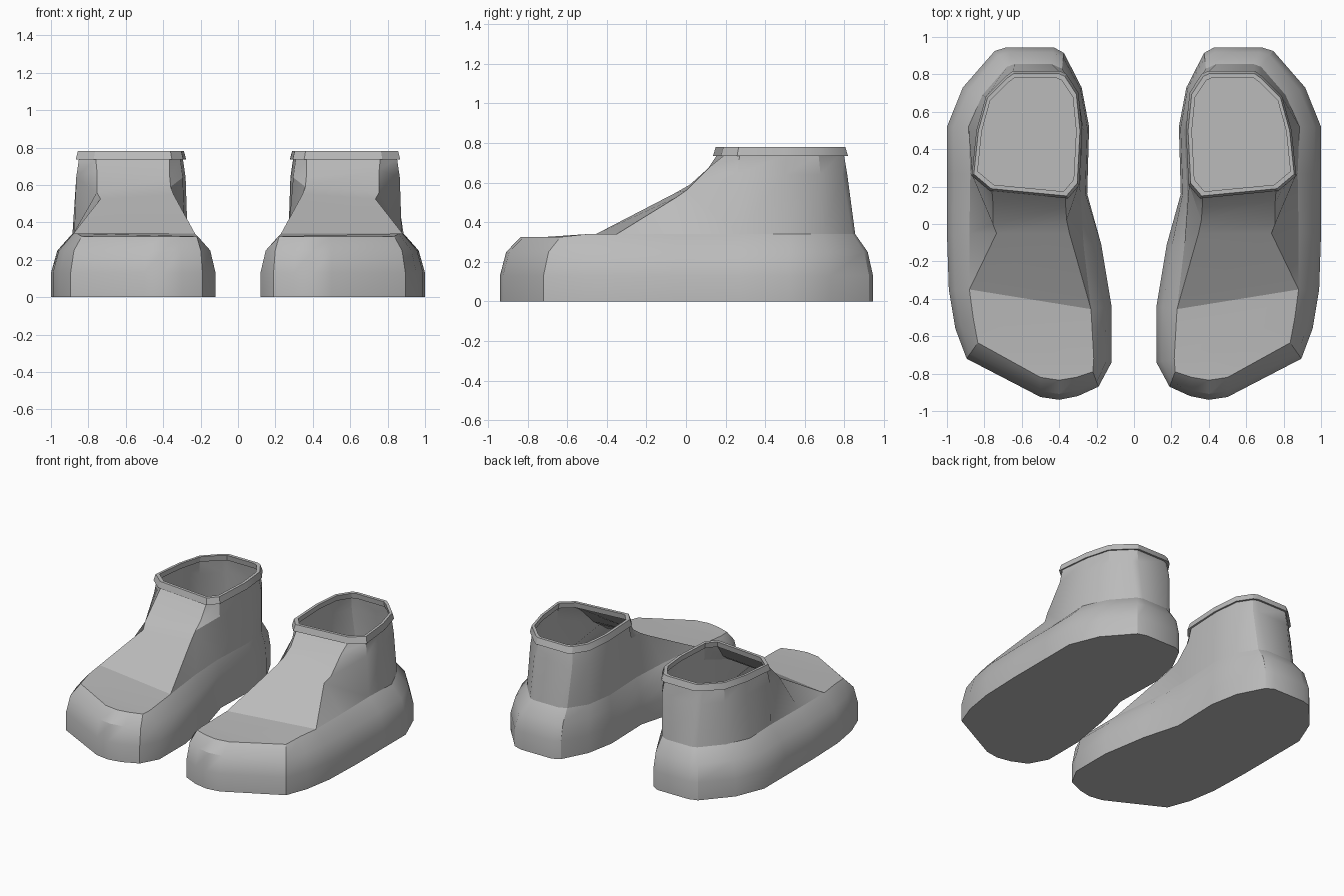
import bpy
from mathutils import Vector

cube = bpy.data.objects.get("Cube")
if cube:
    bpy.data.objects.remove(cube)

grey = bpy.data.materials.new("plain_grey")
grey.use_nodes = True
GREY = (0.5, 0.5, 0.5, 1)
grey.diffuse_color = GREY
grey.node_tree.nodes["Principled BSDF"].inputs["Base Color"].default_value = GREY

# Footprint and the shoulder line above it, from the inner toe round to the inner waist
FOOT = [(.12, -.74), (.19, -.87), (.3, -.92), (.4, -.94), (.5, -.925), (.895, -.72),
        (.955, -.56), (.99, -.35), (1, -.05), (1, .27), (1, .52), (.915, .73),
        (.745, .925), (.68, .945), (.43, .945), (.375, .915), (.28, .73), (.24, .52),
        (.25, .16), (.175, -.11), (.12, -.44)]
SHOULDER = [(.215, -.72), (.22, -.79), (.31, -.82), (.4, -.835), (.5, -.82), (.835, -.635),
            (.86, -.5), (.88, -.35), (.88, -.05), (.875, .27), (.885, .52), (.81, .69),
            (.68, .84), (.64, .855), (.44, .855), (.385, .83), (.3, .7), (.27, .5),
            (.285, .17), (.27, -.11), (.23, -.455)]
# Ankle opening: ten wall columns, then the two tongue corners
ANKLE = [(.865, .26), (.84, .5), (.79, .68), (.68, .79), (.645, .815), (.4, .815),
         (.365, .8), (.3, .7), (.28, .5), (.295, .21), (.355, .14), (.77, .18)]
# Tongue edges, from toe to ankle
TONGUE_OUT = [(.88, -.35, .34), (.735, -.05, .525), (.755, 0, .56), (.755, .12, .68)]
TONGUE_IN = [(.23, -.455, .34), (.345, -.05, .55), (.36, .02, .59), (.365, .09, .64)]
CENTRE = Vector((.575, .48))


def ankle_ring(scale, z):
    return [(*(CENTRE + (Vector(p) - CENTRE) * scale), z) for p in ANKLE]


def shoulder_ring():
    return [(x, y, .325 if y < -.62 else .34) for x, y in SHOULDER]


def bands(rings):
    """Quads joining closed rings, stacked in order."""
    n = len(rings[0])
    return [(r * n + i, r * n + (i + 1) % n, (r + 1) * n + (i + 1) % n, (r + 1) * n + i)
            for r in range(len(rings) - 1) for i in range(n)]


def make(name, side, verts, faces):
    mesh = bpy.data.meshes.new(name)
    verts = [(x * side, y, z) for x, y, z in verts]
    if side < 0:
        faces = [f[::-1] for f in faces]
    mesh.from_pydata(verts, [], faces)
    mesh.materials.append(grey)
    obj = bpy.data.objects.new(name, mesh)
    bpy.context.collection.objects.link(obj)
    bpy.ops.object.select_all(action="DESELECT")
    obj.select_set(True)
    bpy.context.view_layer.objects.active = obj
    bpy.ops.object.shade_smooth_by_angle(angle=.5)


def build_sole(name, side):
    bulge = [(*Vector(a).lerp(Vector(b), .3), .25) for a, b in zip(FOOT, SHOULDER)]
    rings = [[(x, y, 0) for x, y in FOOT], [(x, y, .13) for x, y in FOOT],
             bulge, shoulder_ring()]
    n = len(FOOT)
    top = 3 * n
    faces = bands(rings) + [tuple(reversed(range(n)))]
    # Toe cap in two flat pieces
    faces += [tuple(top + i for i in range(6)),
              tuple(top + i for i in (20, 0, 5, 6, 7))]
    make(name + "_sole", side, sum(rings, []), faces)


def build_upper(name, side):
    verts, faces = [], []

    def add(points):
        start = len(verts)
        verts.extend(points)
        return list(range(start, len(verts)))

    base = add(shoulder_ring()[8:20])
    mid = add(ankle_ring(1, .64)[:10])
    ring = add(ankle_ring(.95, .74))
    top, in_top, out_top = ring[:10], ring[10], ring[11]
    a = add(TONGUE_OUT) + [out_top]
    b = add(TONGUE_IN) + [in_top]
    # Wall round the heel
    for i in range(9):
        faces.append((base[i + 1], base[i + 2], mid[i + 1], mid[i]))
        faces.append((mid[i], mid[i + 1], top[i + 1], top[i]))
    # Tongue and the wings that tie it to the wall
    for i in range(4):
        faces.append((b[i], a[i], a[i + 1], b[i + 1]))
    faces += [(a[0], base[0], a[1]), (base[0], base[1], mid[0], a[2], a[1]),
              (a[2], mid[0], a[3]), (a[3], mid[0], top[0], a[4]),
              (base[11], b[0], b[1]), (base[10], base[11], b[1], b[2], mid[9]),
              (mid[9], b[2], b[3]), (mid[9], b[3], b[4], top[9])]
    make(name + "_upper", side, verts, faces)


def build_collar(name, side):
    rings = [ankle_ring(.94, .74), ankle_ring(1.01, .735), ankle_ring(.97, .78),
             ankle_ring(.9, .78), ankle_ring(.92, .74)]
    make(name + "_collar", side, sum(rings, []), bands(rings))


for name, side in (("left", 1), ("right", -1)):
    build_sole(name, side)
    build_upper(name, side)
    build_collar(name, side)
